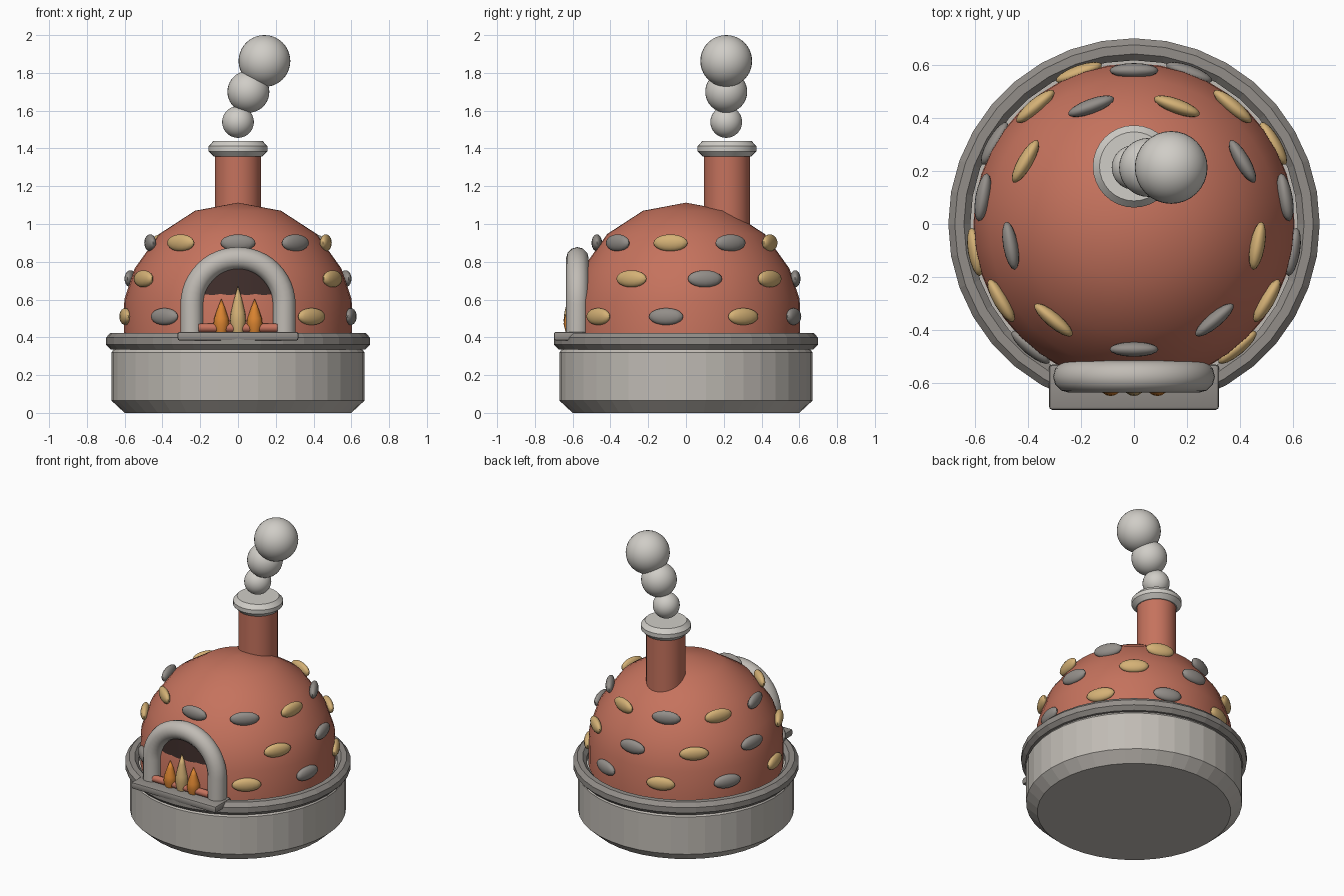
import bpy
import bmesh
from math import sin, cos, pi, radians, sqrt

if "Cube" in bpy.data.objects:
    bpy.data.objects.remove(bpy.data.objects["Cube"], do_unlink=True)


def material(name, rgb):
    m = bpy.data.materials.new(name)
    m.use_nodes = True
    m.diffuse_color = (*rgb, 1)
    m.node_tree.nodes["Principled BSDF"].inputs["Base Color"].default_value = (*rgb, 1)
    return m


CLAY = material("terracotta", (0.56, 0.17, 0.11))
PALE = material("pale_stone", (0.53, 0.50, 0.46))
GREY = material("grey_stone", (0.29, 0.27, 0.25))
TAN = material("sand_yellow", (0.66, 0.44, 0.18))
SMOKE = material("smoke_white", (0.63, 0.61, 0.57))
ORANGE = material("flame_orange", (0.70, 0.23, 0.03))
DARK = material("soot_brown", (0.055, 0.03, 0.027))


def finish(bm, name, mat, smooth=None, loc=(0, 0, 0)):
    """Turn a bmesh into an object; smooth is the sharp-edge angle or None for flat."""
    bmesh.ops.recalc_face_normals(bm, faces=bm.faces)
    me = bpy.data.meshes.new(name)
    bm.to_mesh(me)
    bm.free()
    me.materials.append(mat)
    ob = bpy.data.objects.new(name, me)
    ob.location = loc
    bpy.context.collection.objects.link(ob)
    if smooth:
        shade(ob, smooth)
    return ob


def shade(ob, angle):
    bpy.ops.object.select_all(action='DESELECT')
    ob.select_set(True)
    bpy.context.view_layer.objects.active = ob
    bpy.ops.object.shade_smooth_by_angle(angle=radians(angle))


def lathe(name, profile, mat, segs=32, smooth=None, loc=(0, 0, 0), closed=False):
    """Revolve (radius, height) points about z; closed joins last point to first."""
    bm = bmesh.new()
    rings = []
    for r, z in profile:
        if r == 0:
            rings.append([bm.verts.new((0, 0, z))] * segs)
        else:
            rings.append([bm.verts.new((r * cos(2 * pi * i / segs), r * sin(2 * pi * i / segs), z))
                          for i in range(segs)])
    pairs = list(zip(rings, rings[1:]))
    if closed:
        pairs.append((rings[-1], rings[0]))
    for a, b in pairs:
        for i in range(segs):
            j = (i + 1) % segs
            bm.faces.new(dict.fromkeys((a[i], a[j], b[j], b[i])))
    return finish(bm, name, mat, smooth, loc)


def ball(name, mat, loc, size, turn=0.0, segs=24, rings=14):
    bm = bmesh.new()
    bmesh.ops.create_uvsphere(bm, u_segments=segs, v_segments=rings, radius=1)
    bmesh.ops.scale(bm, vec=size, verts=bm.verts)
    ob = finish(bm, name, mat, 60, loc)
    ob.rotation_euler.z = turn
    return ob


# Round base with a chamfered foot, and the rim on top of it
lathe("base", [(0, 0), (0.60, 0), (0.67, 0.065), (0.67, 0.32), (0.655, 0.34), (0, 0.34)], PALE, 40)
rim = [(0.658 + 0.045 * cos(a * pi / 4 + pi / 8), 0.38 + 0.047 * sin(a * pi / 4 + pi / 8))
       for a in range(8)]
lathe("base_rim", rim, GREY, 36, closed=True)

# Dome
lathe("dome", [(0, 0.38), (0.605, 0.38), (0.602, 0.6), (0.547, 0.765), (0.417, 0.947),
               (0.228, 1.07), (0, 1.113)], CLAY, 40, 50)

# Chimney, cap and smoke puffs
CHIMNEY_Y = 0.217
lathe("chimney", [(0, 0.85), (0.122, 0.85), (0.122, 1.37), (0, 1.37)], CLAY, 32, 30,
      (0, CHIMNEY_Y, 0))
lathe("chimney_cap", [(0, 1.357), (0.128, 1.357), (0.155, 1.385), (0.155, 1.412),
                      (0.130, 1.44), (0, 1.44)], SMOKE, 32, 30, (0, CHIMNEY_Y, 0))
for i, (x, z, r) in enumerate([(0, 1.54, 0.084), (0.055, 1.70, 0.111), (0.14, 1.863, 0.137)]):
    ball(f"smoke_puff_{i + 1}", SMOKE, (x, 0.213, z), (r, r, r), 0, 32, 20)

# Rows of stones around the dome, alternating colours, leaving room for the door
rows = [("upper", 0.90, 0.472, -50, 9, (GREY, TAN)),
        ("middle", 0.71, 0.578, -30, 7, (TAN, GREY)),
        ("lower", 0.51, 0.606, -50, 8, (TAN, GREY))]
for label, z, r, start, count, mats in rows:
    for i in range(count):
        a = radians(start + 40 * i)
        ball(f"{label}_stone_{i + 1}", mats[i % 2], (r * cos(a), r * sin(a), z),
             (0.028, 0.092, 0.045), a, 16, 10)

# Sooty opening behind the arch
bm = bmesh.new()
columns = []
for i in range(25):
    x = -0.215 + 0.43 * i / 24
    y = -sqrt(0.592 ** 2 - x * x)
    top = 0.575 + sqrt(0.23 ** 2 - x * x)
    columns.append([bm.verts.new((x, y, 0.60)), bm.verts.new((x, y, top))])
for a, b in zip(columns, columns[1:]):
    bm.faces.new((a[0], b[0], b[1], a[1]))
finish(bm, "oven_opening", DARK, 40)

# Door arch swept along two legs and a half circle
path = [(0.245, 0.41)] + [(0.245 * cos(pi * i / 24), 0.573 + 0.245 * sin(pi * i / 24))
                          for i in range(25)] + [(-0.245, 0.41)]
curve = bpy.data.curves.new("door_arch", 'CURVE')
curve.dimensions = '3D'
curve.bevel_depth = 0.06
curve.bevel_resolution = 4
curve.use_fill_caps = True
spline = curve.splines.new('POLY')
spline.points.add(len(path) - 1)
for p, (x, z) in zip(spline.points, path):
    p.co = (x, -0.575, z, 1)
curve.materials.append(PALE)
arch = bpy.data.objects.new("door_arch", curve)
bpy.context.collection.objects.link(arch)
bpy.ops.object.select_all(action='DESELECT')
arch.select_set(True)
bpy.context.view_layer.objects.active = arch
bpy.ops.object.convert(target='MESH')
shade(bpy.context.view_layer.objects.active, 50)

# Ledge in front of the door
bm = bmesh.new()
bmesh.ops.create_cube(bm, size=1)
bmesh.ops.scale(bm, vec=(0.64, 0.17, 0.046), verts=bm.verts)
bmesh.ops.bevel(bm, geom=bm.edges[:], offset=0.012, segments=2, profile=0.5, affect='EDGES')
finish(bm, "door_ledge", GREY, 30, (0, -0.615, 0.406))

# Log and flames
bm = bmesh.new()
bmesh.ops.create_cone(bm, cap_ends=True, segments=12, radius1=0.023, radius2=0.023, depth=0.42)
log = finish(bm, "fire_log", CLAY, 40, (0, -0.608, 0.45))
log.rotation_euler.y = pi / 2
for name, x, height, mat in [("right_flame", -0.088, 0.18, ORANGE), ("middle_flame", 0, 0.25, TAN),
                             ("left_flame", 0.088, 0.18, ORANGE)]:
    shape = [(0, 0), (0.03, 0), (0.042, 0.25), (0.038, 0.42), (0.02, 0.72), (0, 1)]
    lathe(name, [(r, h * height) for r, h in shape], mat, 16, 50, (x, -0.606, 0.425))
